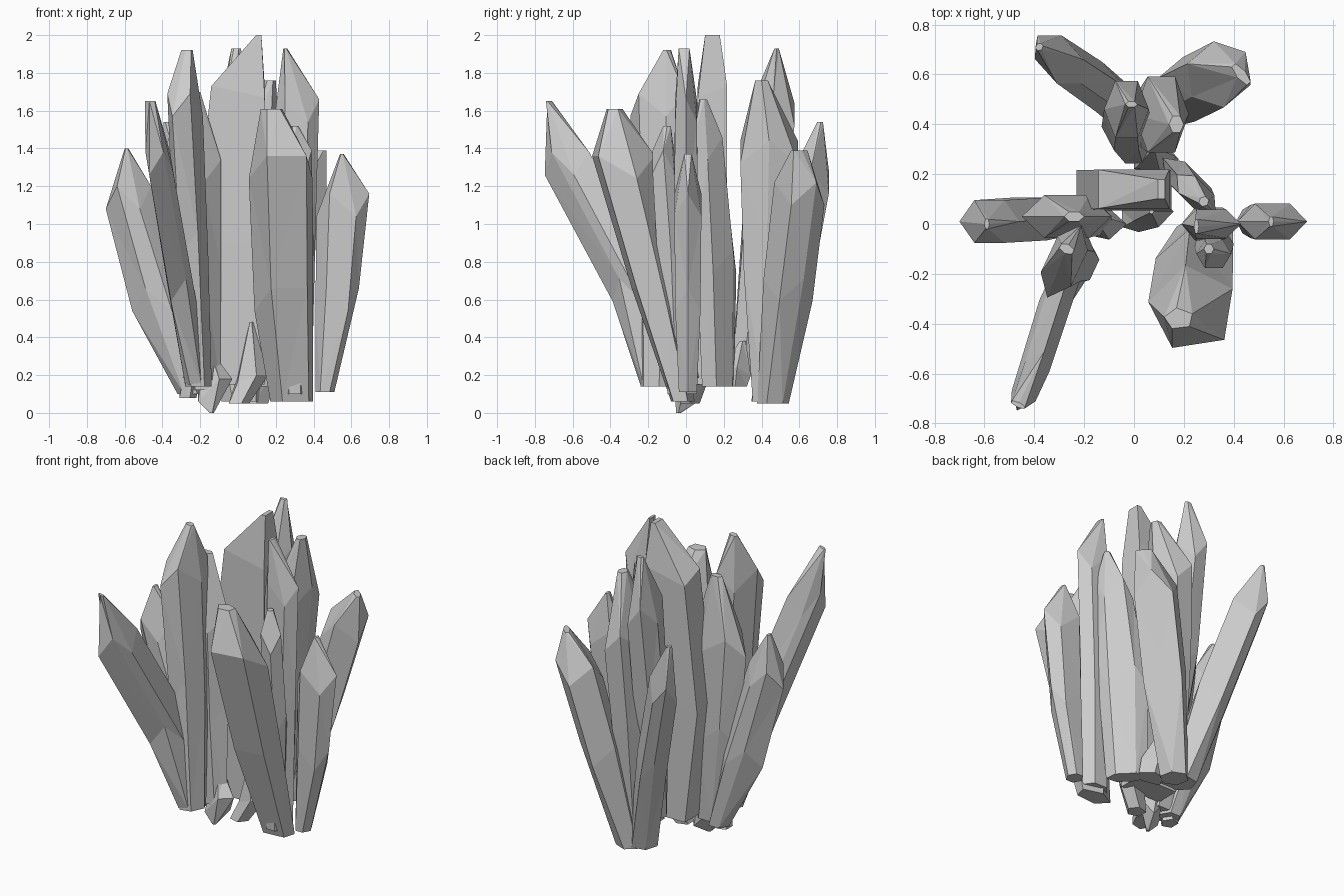
import bpy, bmesh
from math import sin, cos, pi, radians


def crystal(name, rings, rot=0, sides=6, phase=0, zig=0.06):
    """Faceted shard through rings of (x, y, z, half width, half depth)."""
    bm = bmesh.new()
    a = radians(rot)
    loops = []
    for i, (x, y, z, rx, ry) in enumerate(rings):
        loop = []
        for k in range(sides):
            t = 2 * pi * k / sides + radians(phase)
            u, v = rx * cos(t), ry * sin(t) * 1.1
            # shoulder rings zigzag slightly so the facets look cut
            dz = zig * (-1) ** k if 0 < i < len(rings) - 1 else 0
            loop.append(bm.verts.new((x + u * cos(a) - v * sin(a),
                                      y + u * sin(a) + v * cos(a), z + dz)))
        loops.append(loop)
    for lo, hi in zip(loops, loops[1:]):
        for k in range(sides):
            n = (k + 1) % sides
            bm.faces.new((lo[k], lo[n], hi[n], hi[k]))
    bm.faces.new(loops[0][::-1])
    bm.faces.new(loops[-1])
    bmesh.ops.triangulate(bm, faces=bm.faces)
    me = bpy.data.meshes.new(name)
    bm.to_mesh(me)
    bm.free()
    ob = bpy.data.objects.new(name, me)
    bpy.context.collection.objects.link(ob)
    return ob


# Tallest central slab, four-sided
crystal("centre_slab", [(0, .135, .15, .2, .1), (-.04, .135, .9, .27, .105),
                        (0, .14, 1.7, .2, .1), (.11, .14, 2.0, .02, .05)],
        sides=4, phase=45, zig=.03)

# Left group
crystal("left_inner", [(-.18, .01, .12, .09, .06), (-.24, .03, .7, .15, .085),
                       (-.27, .03, 1.28, .18, .09), (-.24, .03, 1.7, .04, .02)])
crystal("left_outer", [(-.25, .02, .1, .07, .06), (-.42, .02, .6, .14, .09),
                       (-.58, .01, 1.14, .12, .09), (-.59, 0, 1.4, .01, .02)])
crystal("front_left_tall", [(-.21, -.16, .14, .09, .06), (-.25, -.14, .9, .13, .075),
                            (-.28, -.15, 1.63, .16, .07), (-.27, -.1, 1.92, .02, .03)], rot=65)
crystal("front_left_outer", [(-.22, -.17, .15, .08, .05), (-.3, -.27, .65, .13, .06),
                             (-.415, -.63, 1.32, .13, .055), (-.465, -.725, 1.65, .01, .03)], rot=65)

# Right group
crystal("front_right_large", [(.29, -.02, .06, .12, .06), (.25, -.16, .6, .165, .13),
                              (.235, -.34, 1.3, .18, .16), (.18, -.38, 1.61, .06, .04)],
        sides=5, phase=-45)
crystal("right_outer", [(.46, .01, .11, .05, .05), (.525, .01, .6, .115, .07),
                        (.555, .01, 1.1, .14, .075), (.55, .01, 1.37, .01, .02)])
crystal("right_tall", [(.3, 0, .1, .09, .06), (.3, 0, .9, .11, .07),
                       (.31, 0, 1.6, .12, .06), (.25, -.01, 1.93, .01, .03)])
crystal("right_inner", [(.3, -.05, .1, .06, .05), (.32, -.08, .8, .08, .07),
                        (.32, -.12, 1.33, .07, .06), (.3, -.1, 1.52, .02, .02)])
crystal("right_slanted", [(.2, .17, .14, .12, .05), (.22, .16, .8, .15, .055),
                          (.25, .12, 1.4, .11, .05), (.28, .09, 1.66, .02, .02)], rot=-45)

# Back group
crystal("back_tall", [(0, .3, .2, .07, .06), (-.03, .39, .9, .1, .1),
                      (-.03, .46, 1.58, .09, .12), (-.01, .48, 1.93, .025, .012)])
crystal("back_inner", [(.06, .42, .06, .07, .07), (.08, .43, .8, .1, .13),
                       (.11, .44, 1.38, .11, .16), (.17, .4, 1.76, .03, .035)])
crystal("back_left", [(0, .43, .06, .09, .08), (-.14, .55, .65, .13, .08),
                      (-.3, .66, 1.22, .13, .075), (-.38, .71, 1.54, .015, .015)], rot=132)
crystal("back_right", [(.08, .46, .05, .08, .08), (.22, .54, .65, .13, .12),
                       (.34, .6, 1.16, .14, .12), (.43, .6, 1.39, .02, .05)], rot=40)

# Small root shards at the base
crystal("root_spike", [(-.14, -.04, 0, .012, .012), (-.13, 0, .12, .1, .06),
                       (-.15, .03, .3, .03, .03)], sides=5)
crystal("root_left", [(-.27, 0, .08, .05, .05), (-.24, -.02, .25, .06, .05),
                      (-.24, -.03, .42, .015, .015)], sides=5)
crystal("root_centre", [(.0, .02, .05, .06, .05), (.07, .05, .18, .09, .06),
                        (.07, .05, .48, .01, .01)], sides=5, zig=.02)
crystal("root_back", [(.08, .26, .14, .1, .06), (.08, .27, .22, .09, .07),
                      (.08, .3, .38, .015, .015)], sides=5, zig=.02)
